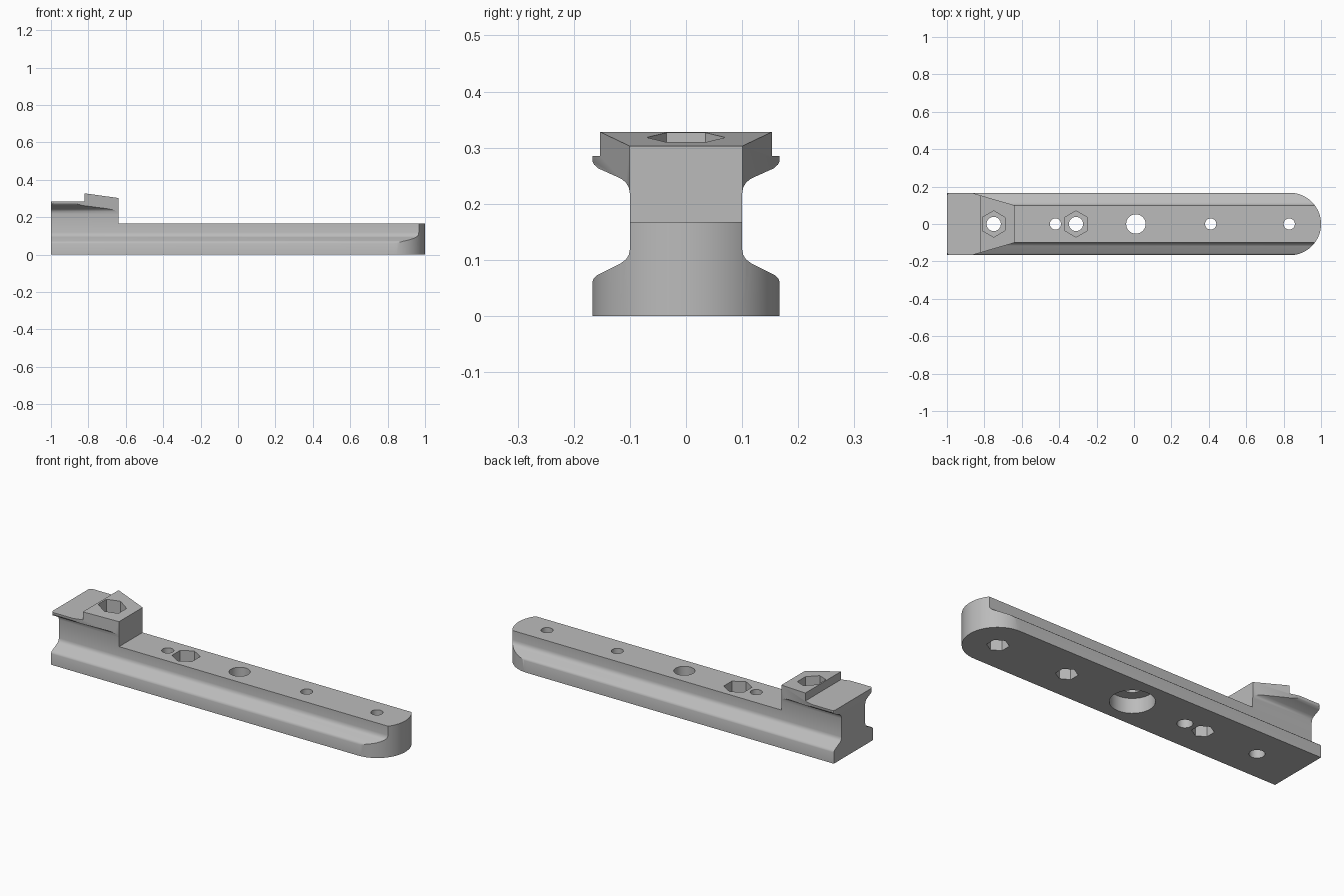
import bpy, bmesh
from math import sin, cos, pi, radians

cube = bpy.data.objects.get("Cube")
if cube:
    bpy.data.objects.remove(cube, do_unlink=True)

grey = bpy.data.materials.new("plain grey")
grey.use_nodes = True
GREY = (0.5, 0.5, 0.5, 1)
grey.diffuse_color = GREY
grey.node_tree.nodes["Principled BSDF"].inputs["Base Color"].default_value = GREY


def prism(name, outline, axis, low, high):
    """Extrude a flat outline along the named axis."""
    place = {"x": lambda a, b, t: (t, a, b),
             "y": lambda a, b, t: (a, t, b),
             "z": lambda a, b, t: (a, b, t)}[axis]
    bm = bmesh.new()
    ends = [[bm.verts.new(place(a, b, t)) for a, b in outline] for t in (low, high)]
    n = len(outline)
    bm.faces.new(ends[0])
    bm.faces.new(ends[1])
    for i in range(n):
        j = (i + 1) % n
        bm.faces.new((ends[0][i], ends[0][j], ends[1][j], ends[1][i]))
    bmesh.ops.recalc_face_normals(bm, faces=bm.faces)
    mesh = bpy.data.meshes.new(name)
    bm.to_mesh(mesh)
    bm.free()
    mesh.materials.append(grey)
    obj = bpy.data.objects.new(name, mesh)
    bpy.context.collection.objects.link(obj)
    return obj


def combine(target, tool, operation):
    """Apply a boolean, then discard the tool."""
    mod = target.modifiers.new("cut", "BOOLEAN")
    mod.operation = operation
    mod.solver = "EXACT"
    mod.object = tool
    bpy.context.view_layer.objects.active = target
    bpy.ops.object.modifier_apply(modifier=mod.name)
    bpy.data.objects.remove(tool, do_unlink=True)


def arc(x, y, radius, start, end, steps):
    angles = [radians(start + (end - start) * i / steps) for i in range(steps + 1)]
    return [(x + radius * cos(a), y + radius * sin(a)) for a in angles]


def drill(x, radius, low, high, sides=32):
    tool = prism("drill", arc(x, 0, radius, 90, 450, sides)[:-1], "z", low, high)
    combine(rail, tool, "DIFFERENCE")


# Cross-section: wide foot, narrow web and flared upper wings
half = [(0.168, 0), (0.168, 0.057), (0.165, 0.066), (0.158, 0.073),
        (0.116, 0.094), (0.107, 0.101), (0.102, 0.109), (0.1, 0.119),
        (0.1, 0.218), (0.102, 0.229), (0.107, 0.238), (0.116, 0.245),
        (0.156, 0.263), (0.164, 0.27), (0.168, 0.279), (0.168, 0.4)]
section = half + [(-y, z) for y, z in reversed(half)]
rail = prism("mounting_rail", section, "x", -1.1, 1.1)

# Side outline: low bar with a stepped, sloping head
side = [(-1, -0.1), (1.1, -0.1), (1.1, 0.168), (-0.64, 0.168),
        (-0.64, 0.303), (-0.82, 0.328), (-0.82, 0.285), (-1, 0.285)]
combine(rail, prism("side_outline", side, "y", -0.3, 0.3), "INTERSECT")

# Rounded nose
plan = [(-1.2, -0.167)] + arc(0.833, 0, 0.167, -90, 90, 32) + [(-1.2, 0.167)]
combine(rail, prism("plan_outline", plan, "z", -0.2, 0.5), "INTERSECT")

# Tapered head sides and softened wing corners
taper = [(-0.87, 0.1675), (-0.64, 0.1005), (-0.6, 0.1005), (-0.6, 0.25), (-0.87, 0.25)]
corner = [(-1.1, 0.15), (-1.001, 0.15), (-0.996, 0.162), (-0.985, 0.168),
          (-0.985, 0.25), (-1.1, 0.25)]
for outline in (taper, corner):
    for s in (1, -1):
        tool = prism("head_trim", [(x, s * y) for x, y in outline], "z", 0.19, 0.45)
        combine(rail, tool, "DIFFERENCE")

# Through holes
for x, radius in ((-0.75, 0.038), (-0.42, 0.03), (-0.31, 0.038),
                  (0.01, 0.052), (0.41, 0.03), (0.83, 0.03)):
    drill(x, radius, -0.1, 0.5)

# Hexagonal pockets from above
drill(-0.75, 0.07, 0.2, 0.5, 6)
drill(-0.31, 0.07, 0.07, 0.5, 6)

# Hexagonal pockets and round counterbore from below
for x in (-0.42, 0.41, 0.83):
    drill(x, 0.054, -0.1, 0.08, 6)
drill(0.01, 0.108, -0.1, 0.08, 48)

# Smooth fillets, crisp edges
bpy.ops.object.select_all(action="DESELECT")
rail.select_set(True)
bpy.context.view_layer.objects.active = rail
bpy.ops.object.shade_smooth_by_angle(angle=radians(28))
